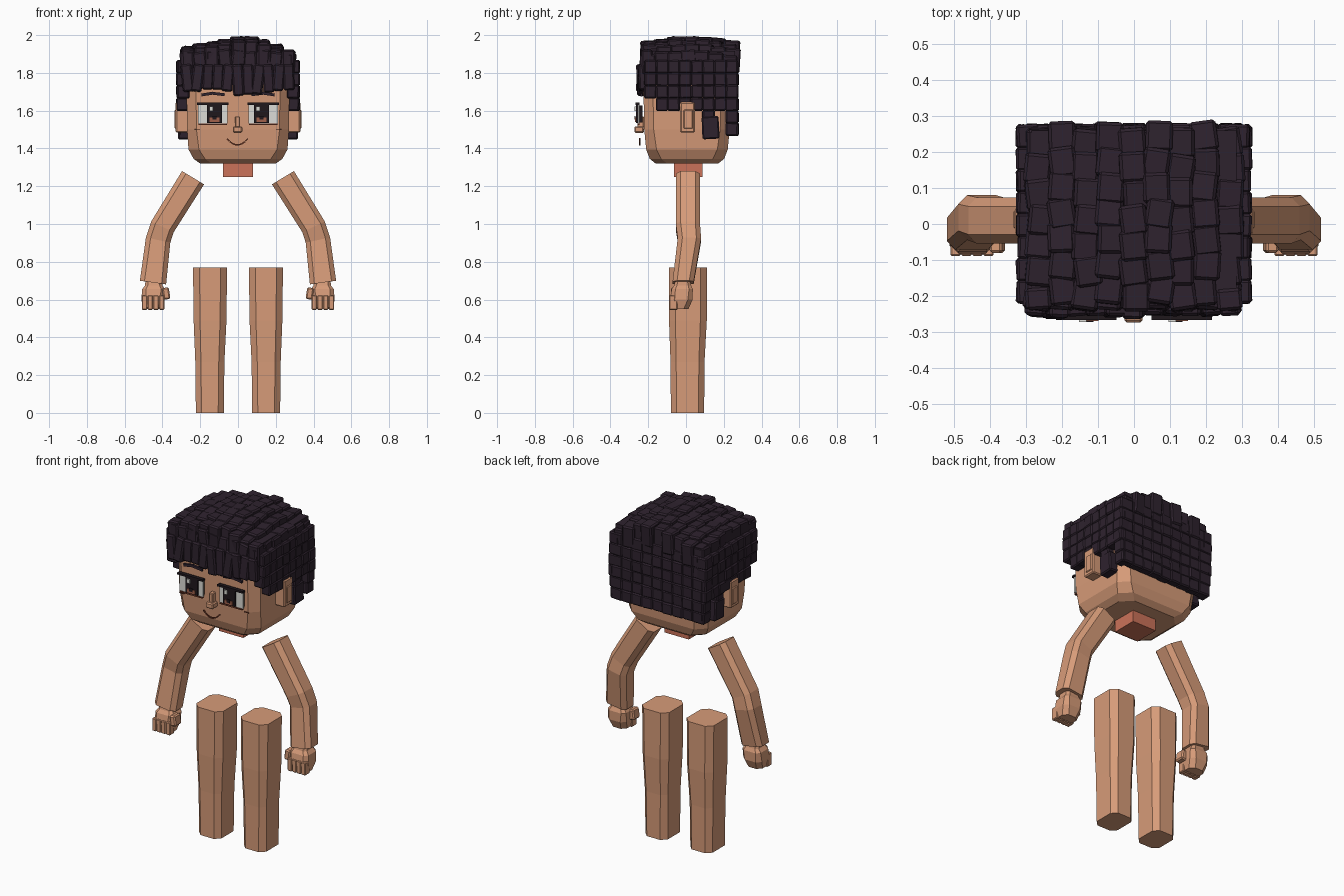
import bpy, bmesh, math, random
from mathutils import Matrix, Euler, Vector

random.seed(4)
cube = bpy.data.objects.get("Cube")
if cube:
    bpy.data.objects.remove(cube, do_unlink=True)


def material(name, rgb):
    m = bpy.data.materials.new(name)
    m.use_nodes = True
    m.diffuse_color = (*rgb, 1)
    bsdf = m.node_tree.nodes["Principled BSDF"]
    bsdf.inputs["Base Color"].default_value = (*rgb, 1)
    bsdf.inputs["Roughness"].default_value = 0.8
    return m


SKIN = material("skin", (0.68, 0.33, 0.19))
NECK = material("neck_red", (0.60, 0.17, 0.10))
HAIR = material("dark_hair", (0.027, 0.016, 0.027))
WHITE = material("eye_white", (0.72, 0.72, 0.68))
DARK = material("eye_dark", (0.014, 0.009, 0.012))
IRIS = material("iris_brown", (0.36, 0.12, 0.07))
LIP = material("lip_brown", (0.16, 0.04, 0.02))


def finish(name, bm, mat, bevel=0):
    bmesh.ops.recalc_face_normals(bm, faces=bm.faces)
    mesh = bpy.data.meshes.new(name)
    bm.to_mesh(mesh)
    bm.free()
    mesh.materials.append(mat)
    ob = bpy.data.objects.new(name, mesh)
    bpy.context.scene.collection.objects.link(ob)
    if bevel:
        mod = ob.modifiers.new("soft_edges", 'BEVEL')
        mod.width, mod.segments = bevel, 1
    return ob


def block(bm, centre, size, rot=(0, 0, 0)):
    mat = Matrix.Translation(centre) @ Euler(rot).to_matrix().to_4x4()
    bmesh.ops.create_cube(bm, size=1, matrix=mat @ Matrix.Diagonal((*size, 1)))


def box(name, centre, size, mat, bevel=0, rot=(0, 0, 0)):
    bm = bmesh.new()
    block(bm, centre, size, rot)
    return finish(name, bm, mat, bevel)


def loft(name, rings, mat, side=1):
    """Skin chamfered rectangles (x, y, z, half x, half y, chamfer, tilt)."""
    bm = bmesh.new()
    loops = []
    for x, y, z, a, b, c, tilt in rings:
        t = math.radians(tilt)
        outline = [(a, b - c), (a - c, b), (c - a, b), (-a, b - c),
                   (-a, c - b), (c - a, -b), (a - c, -b), (a, c - b)]
        loops.append([bm.verts.new((side * (x + u * math.cos(t)), y + v,
                                    z + u * math.sin(t))) for u, v in outline])
    for low, high in zip(loops, loops[1:]):
        for i in range(8):
            j = (i + 1) % 8
            bm.faces.new((low[i], low[j], high[j], high[i]))
    bm.faces.new(loops[0])
    bm.faces.new(loops[-1])
    return finish(name, bm, mat)


def jitter(amount):
    return random.uniform(-amount, amount)


# Head and neck
loft("head", [(0, 0.005, z, a, b, c, 0) for z, a, b, c in (
    (1.32, 0.2, 0.165, 0.06), (1.345, 0.235, 0.197, 0.06),
    (1.395, 0.262, 0.216, 0.055), (1.5, 0.27, 0.226, 0.05),
    (1.7, 0.272, 0.23, 0.05), (1.86, 0.265, 0.226, 0.05))], SKIN)
box("neck", (0, 0.012, 1.29), (0.16, 0.152, 0.08), NECK)

# Limbs, hands, ears and eyes, one set for each side
for s, label in ((1, "left"), (-1, "right")):
    loft(label + "_leg", [
        (0.148, 0.01, 0.77, 0.09, 0.1, 0.034, 0),
        (0.148, 0.01, 0.49, 0.087, 0.1, 0.034, 0),
        (0.149, 0.008, 0.27, 0.077, 0.09, 0.03, 0),
        (0.149, 0.008, 0, 0.074, 0.088, 0.03, 0)], SKIN, s)
    loft(label + "_arm", [
        (0.238, 0.01, 1.245, 0.068, 0.064, 0.025, 31),
        (0.40, 0.01, 0.985, 0.066, 0.064, 0.025, 25),
        (0.423, 0.018, 0.915, 0.066, 0.062, 0.025, 12),
        (0.45, -0.015, 0.69, 0.07, 0.056, 0.024, 8)], SKIN, s)
    loft(label + "_hand", [
        (0.446, -0.018, 0.70, 0.044, 0.04, 0.015, 0),
        (0.446, -0.018, 0.675, 0.046, 0.045, 0.015, 0),
        (0.447, -0.02, 0.655, 0.06, 0.056, 0.02, 0),
        (0.45, -0.025, 0.60, 0.062, 0.06, 0.025, 0),
        (0.45, -0.032, 0.55, 0.05, 0.045, 0.025, 0)], SKIN, s)
    bm = bmesh.new()
    for i in range(4):
        block(bm, (s * (0.404 + i * 0.0305), -0.067, 0.584), (0.028, 0.044, 0.076))
    finish(label + "_fingers", bm, SKIN, 0.004)
    box(label + "_thumb", (s * 0.38, -0.05, 0.632), (0.036, 0.06, 0.062), SKIN,
        0.007, (0, s * 0.15, 0))

    box(label + "_ear", (s * 0.295, 0.008, 1.565), (0.07, 0.078, 0.16), SKIN, 0.006)
    box(label + "_ear_rim", (s * 0.322, 0.012, 1.555), (0.026, 0.05, 0.10), SKIN, 0.004)

    # Layered eye, from the white to the highlight
    ex, ix = s * 0.133, s * 0.124
    box(label + "_eye_white", (ex, -0.25, 1.582), (0.156, 0.009, 0.1), WHITE)
    box(label + "_eye_backing", (ex, -0.238, 1.582), (0.14, 0.016, 0.09), DARK)
    box(label + "_upper_lash", (ex, -0.256, 1.636), (0.168, 0.022, 0.012), DARK)
    box(label + "_lower_lid", (ex, -0.251, 1.527), (0.15, 0.012, 0.008), LIP)
    box(label + "_pupil", (ix, -0.259, 1.583), (0.08, 0.009, 0.096), DARK)
    box(label + "_iris", (ix, -0.266, 1.552), (0.052, 0.006, 0.022), IRIS)
    box(label + "_pupil_core", (ix, -0.27, 1.562), (0.022, 0.004, 0.02), DARK)
    box(label + "_highlight", (ix - 0.018, -0.268, 1.61), (0.02, 0.008, 0.024), WHITE)
    for k, tilt in ((-1, -0.16), (1, 0.12)):
        box(label + "_eyebrow", (s * (0.132 - k * 0.03), -0.236, 1.688),
            (0.064, 0.012, 0.015), HAIR, 0, (0, -s * tilt, 0))
    box(label + "_cheek_mark", (s * 0.215, -0.226, 1.502), (0.03, 0.006, 0.004), LIP)

# Nose and smile
box("nose_bridge", (-0.002, -0.24, 1.54), (0.026, 0.034, 0.06), SKIN, 0.004)
box("nose_tip", (-0.002, -0.248, 1.5), (0.05, 0.05, 0.034), SKIN, 0.006)
bm = bmesh.new()
for i in range(7):
    u = (i - 3) / 3
    block(bm, (-0.003 + u * 0.048, -0.245, 1.419 + 0.026 * u * u),
          (0.019, 0.008, 0.007), (0, -math.atan(u), 0))
finish("mouth", bm, LIP)

# Crown: tilted blocks over a plain cap
box("hair_cap", (0, 0.03, 1.845), (0.57, 0.46, 0.14), HAIR)
bm = bmesh.new()
tops = (1.938, 1.955, 1.965, 1.978, 1.991, 1.991, 1.975, 1.952, 1.918)
for c, top in enumerate(tops):
    for r in range(7):
        x = (c - 4) * 0.0655
        y = -0.19 + r * 0.0705 + (0.008 if c % 2 else -0.008)
        edge = 0.022 * (abs(r - 3) / 3) ** 2
        block(bm, (x + jitter(0.006), y, top - edge - 0.065 + jitter(0.005)),
              (0.075, 0.084, 0.13), (jitter(0.08), jitter(0.06), jitter(0.16)))
finish("hair_crown", bm, HAIR, 0.008)

# Fringe: an upper tier behind a row of hanging locks
bm = bmesh.new()
for i in range(9):
    x = (i - 4) * 0.066
    block(bm, (x, -0.208, 1.85 + jitter(0.012)), (0.07, 0.06, 0.13),
          (jitter(0.08), jitter(0.14), jitter(0.1)))
for i in range(11):
    x = (i - 5) * 0.0535
    low = 1.705 - 0.024 * math.exp(-((x - 0.04) / 0.07) ** 2) + jitter(0.01)
    block(bm, (x, -0.232 + jitter(0.006), (low + 1.845) / 2), (0.058, 0.05, 1.845 - low),
          (jitter(0.05), jitter(0.13), jitter(0.08)))
finish("hair_fringe", bm, HAIR, 0.008)

# Sides: columns of small blocks with a stepped lower edge
side_rows = (3, 4, 4, 4, 4, 6, 4, 6)
for s, label in ((1, "left"), (-1, "right")):
    bm = bmesh.new()
    for c, rows in enumerate(side_rows):
        y = -0.188 + c * 0.0615
        for r in range(rows):
            depth = 0.065 if r < 4 else 0.05
            block(bm, (s * (0.291 + jitter(0.004)), y, 1.832 - r * 0.066),
                  (depth, 0.066, 0.07), (jitter(0.03), jitter(0.04), jitter(0.06)))
    block(bm, (s * 0.288, 0.13, 1.51), (0.06, 0.09, 0.12), (0.05, 0, 0))
    finish(label + "_hair_side", bm, HAIR, 0.007)

# Back: a full grid of blocks
bm = bmesh.new()
for c in range(9):
    for r in range(6):
        block(bm, ((c - 4) * 0.067, 0.25 + jitter(0.004), 1.832 - r * 0.066),
              (0.072, 0.052, 0.07), (jitter(0.05), jitter(0.04), jitter(0.05)))
finish("hair_back", bm, HAIR, 0.007)
